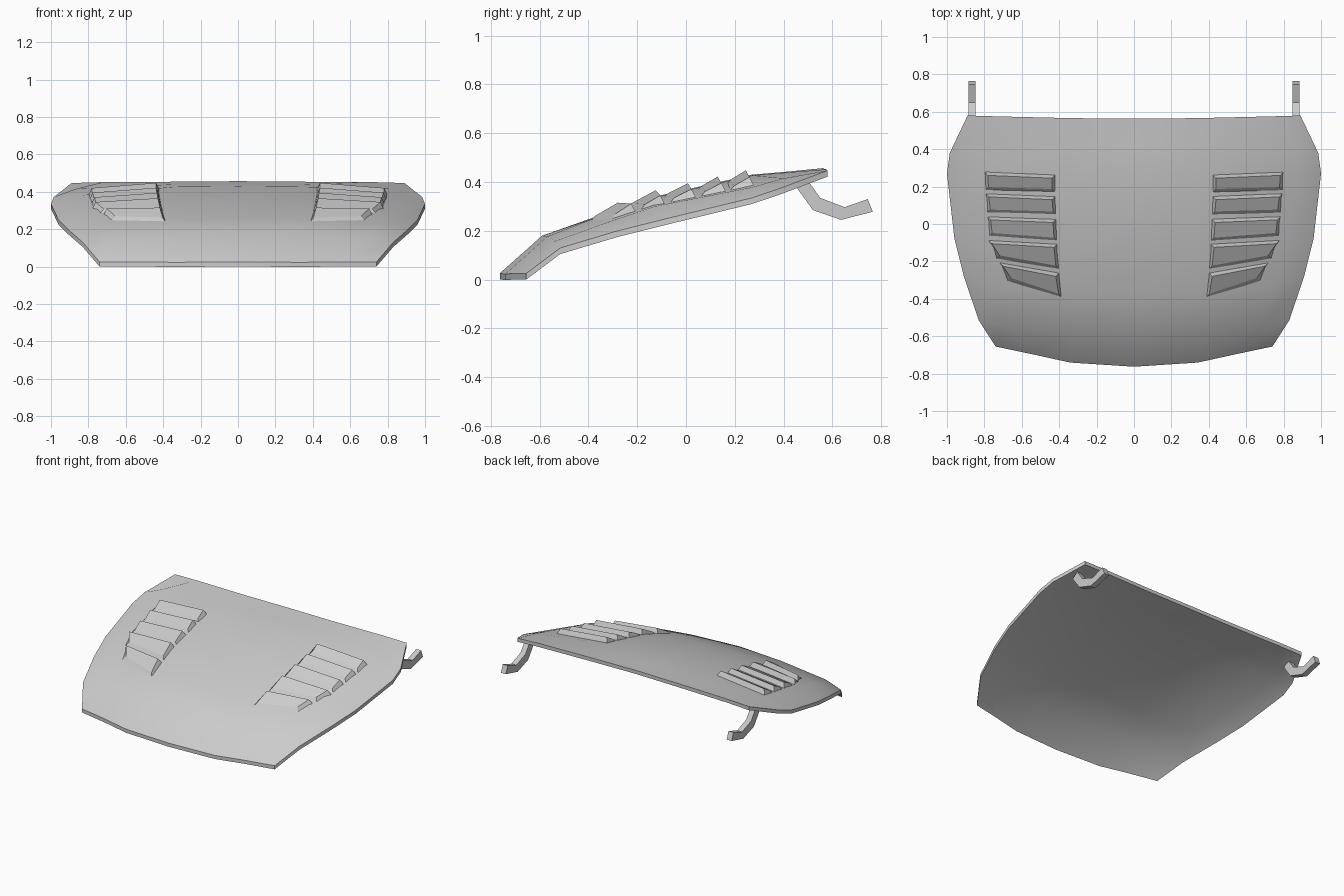
import bpy, bmesh
from mathutils import Vector
from mathutils.bvhtree import BVHTree

if "Cube" in bpy.data.objects:
    bpy.data.objects.remove(bpy.data.objects["Cube"])


def make_object(name, bm):
    bmesh.ops.recalc_face_normals(bm, faces=bm.faces)
    me = bpy.data.meshes.new(name)
    bm.to_mesh(me)
    bm.free()
    ob = bpy.data.objects.new(name, me)
    bpy.context.collection.objects.link(ob)
    return ob


# Hood sections, front to back: centre (y, z), shoulder (x, y, z), edge (x, y, z)
ROWS = [
    ((-.763, .026), (.55, -.695, .026), (.74, -.655, .025)),
    ((-.59, .18), (.70, -.535, .158), (.83, -.515, .13)),
    ((-.37, .258), (.76, -.33, .232), (.91, -.28, .20)),
    ((-.15, .335), (.82, -.13, .30), (.96, -.08, .25)),
    ((.27, .43), (.88, .27, .378), (1.0, .27, .335)),
    ((.42, .443), (.87, .40, .415), (.985, .38, .372)),
    ((.563, .457), (.72, .575, .452), (.89, .58, .447)),
]
bm = bmesh.new()
grid = []
for i, ((cy, cz), shoulder, edge) in enumerate(ROWS):
    dy = .022 if i < 2 else .003
    half = [(.34, cy + dy, cz - .003), shoulder, edge]
    pts = [(-x, y, z) for x, y, z in reversed(half)] + [(0, cy, cz)] + half
    grid.append([bm.verts.new(p) for p in pts])
for a, b in zip(grid, grid[1:]):
    for j in range(6):
        bm.faces.new((a[j], a[j + 1], b[j + 1], b[j]))
surface = BVHTree.FromBMesh(bm)

# Sheet thickness: drop a copy of the skin straight down
geo = bmesh.ops.extrude_face_region(bm, geom=bm.faces[:], use_keep_orig=True)["geom"]
bmesh.ops.translate(bm, vec=(0, 0, -.025), verts=[v for v in geo if isinstance(v, bmesh.types.BMVert)])
hood = make_object("hood_panel", bm)
bpy.context.view_layer.objects.active = hood
hood.select_set(True)
bpy.ops.object.shade_smooth_by_angle(angle=.4)


def skin_z(x, y):
    return surface.ray_cast(Vector((x, y, 2)), Vector((0, 0, -1)))[0].z


# Louvres: back inner, back outer, front outer, front inner corners (x, y)
LOUVRES = [
    ((.42, .265), (.80, .28), (.80, .175), (.42, .165)),
    ((.42, .15), (.795, .165), (.79, .055), (.415, .045)),
    ((.415, .028), (.785, .042), (.78, -.07), (.41, -.095)),
    ((.41, -.105), (.78, -.085), (.74, -.19), (.40, -.245)),
    ((.40, -.26), (.72, -.205), (.68, -.31), (.385, -.395)),
]
INSET = [(.018, -.02), (-.018, -.02), (-.022, .022), (.018, .022)]
LIFT = [.036, .036, .014, .014]
for side, label in ((1, "right"), (-1, "left")):
    for n, corners in enumerate(LOUVRES, 1):
        bm = bmesh.new()
        base, top = [], []
        for (x, y), (dx, dy), h in zip(corners, INSET, LIFT):
            base.append(bm.verts.new((side * x, y, skin_z(x, y) - .006)))
            x, y = x + dx, y + dy
            top.append(bm.verts.new((side * x, y, skin_z(x, y) + h)))
        bm.faces.new(top)
        bm.faces.new(base)
        for k in range(4):
            m = (k + 1) % 4
            bm.faces.new((base[k], base[m], top[m], top[k]))
        make_object(f"louvre_{label}_{n}", bm)

# Hinge arms: bent strip profile (y, z) extruded across x
UPPER = [(.50, .405), (.55, .335), (.65, .297), (.745, .33)]
LOWER = [(.455, .375), (.52, .285), (.635, .245), (.765, .278)]
for side, label in ((1, "right"), (-1, "left")):
    bm = bmesh.new()
    sections = []
    for (uy, uz), (ly, lz) in zip(UPPER, LOWER):
        sections.append([bm.verts.new(p) for p in (
            (side * .848, uy, uz), (side * .886, uy, uz),
            (side * .886, ly, lz), (side * .848, ly, lz))])
    for a, b in zip(sections, sections[1:]):
        for k in range(4):
            m = (k + 1) % 4
            bm.faces.new((a[k], a[m], b[m], b[k]))
    bm.faces.new(sections[0])
    bm.faces.new(sections[-1])
    make_object(f"hinge_arm_{label}", bm)
